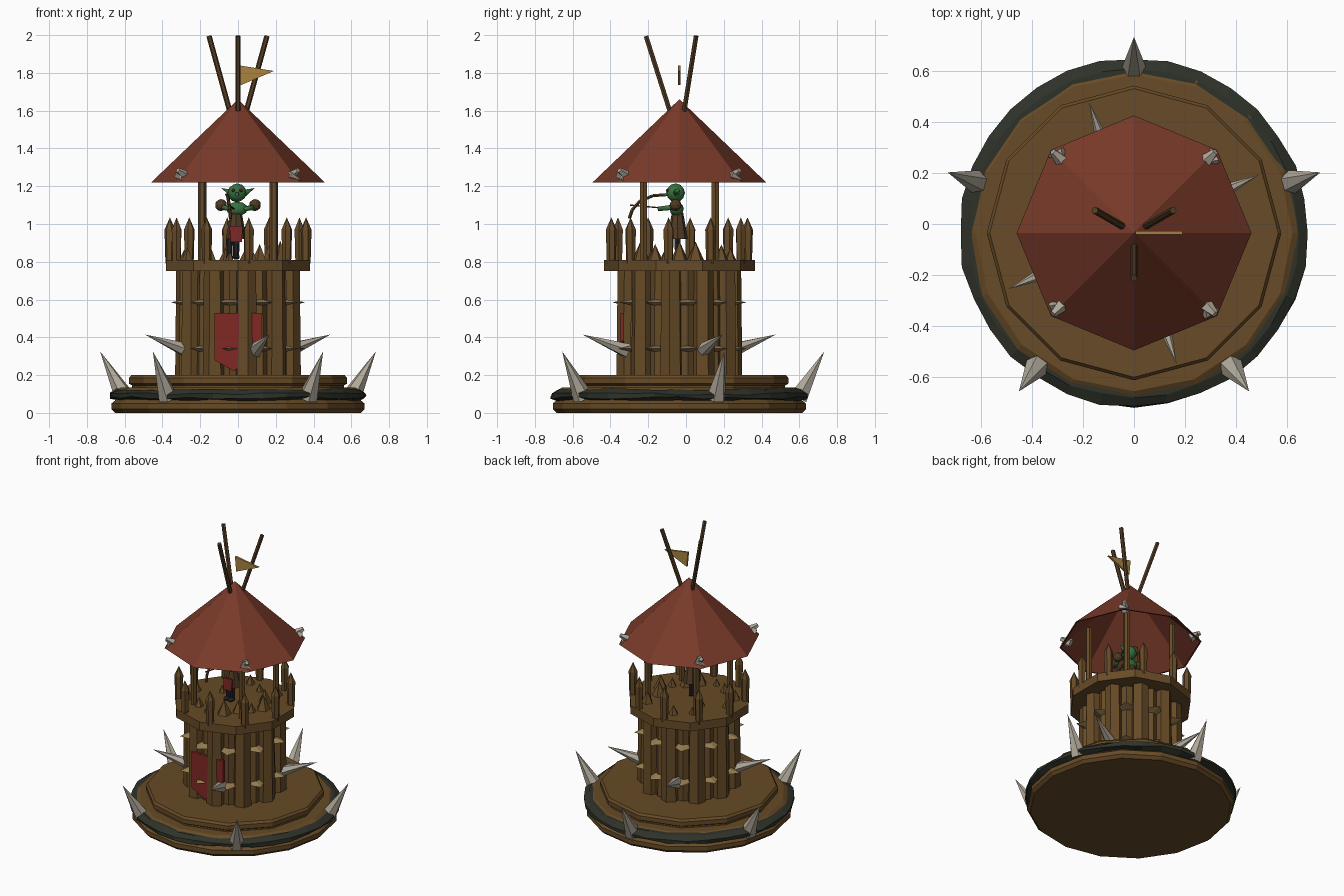
import bpy, bmesh, random
from math import sin, cos, pi, radians
from mathutils import Matrix, Vector

if "Cube" in bpy.data.objects:
    bpy.data.objects.remove(bpy.data.objects["Cube"])
random.seed(4)
CENTRE = Matrix.Translation((0, -0.035, 0))


def material(name, *rgb):
    m = bpy.data.materials.new(name)
    m.use_nodes = True
    m.diffuse_color = (*rgb, 1)
    m.node_tree.nodes["Principled BSDF"].inputs["Base Color"].default_value = (*rgb, 1)
    return m


wood = material("wood", .135, .07, .02)
dark_wood = material("dark wood", .085, .045, .017)
roof_red = material("roof red", .19, .042, .022)
iron = material("dark iron", .028, .032, .022)
bone = material("bone", .43, .39, .32)
horn = material("pale horn", .32, .21, .085)
flag_gold = material("flag gold", .4, .23, .055)
green = material("green skin", .04, .17, .05)
cloth_red = material("cloth red", .22, .022, .018)
black = material("boot black", .015, .015, .015)


def lathe(bm, profile, n, phase=0, matrix=Matrix()):
    """Rings of n corners from (radius, height) pairs, capped at both ends."""
    rings = []
    for r, z in profile:
        if r == 0:
            rings.append([bm.verts.new(matrix @ Vector((0, 0, z)))])
        else:
            angles = [phase + 2 * pi * i / n for i in range(n)]
            rings.append([bm.verts.new(matrix @ Vector((r * cos(a), r * sin(a), z))) for a in angles])
    for lo, hi in zip(rings, rings[1:]):
        for i in range(n):
            j = (i + 1) % n
            loop = [lo[i % len(lo)], lo[j % len(lo)], hi[j % len(hi)], hi[i % len(hi)]]
            bm.faces.new(list(dict.fromkeys(loop)))
    for ring in (rings[0], rings[-1]):
        if len(ring) > 1:
            bm.faces.new(ring)


def rod(bm, start, end, r1, r2=0, n=6):
    start, end = Vector(start), Vector(end)
    axis = end - start
    m = Matrix.Translation(start) @ axis.to_track_quat('Z', 'Y').to_matrix().to_4x4()
    lathe(bm, [(r1, 0), (r2, axis.length)], n, 0, m)


def ball(bm, pos, r, scale=(1, 1, 1)):
    m = Matrix.Translation(pos) @ Matrix.Diagonal((*scale, 1))
    bmesh.ops.create_icosphere(bm, subdivisions=2, radius=r, matrix=m)


def plate(bm, outline, y, thick):
    front = bm.faces.new([bm.verts.new((x, y, z)) for x, z in outline])
    out = bmesh.ops.extrude_face_region(bm, geom=[front])
    moved = [v for v in out["geom"] if isinstance(v, bmesh.types.BMVert)]
    bmesh.ops.translate(bm, verts=moved, vec=(0, thick, 0))
    if front.is_valid is False:
        return


def finish(bm, name, mat, smooth=False):
    bmesh.ops.recalc_face_normals(bm, faces=bm.faces)
    bm.transform(CENTRE)
    mesh = bpy.data.meshes.new(name)
    bm.to_mesh(mesh)
    bm.free()
    mesh.materials.append(mat)
    for p in mesh.polygons:
        p.use_smooth = smooth
    ob = bpy.data.objects.new(name, mesh)
    bpy.context.collection.objects.link(ob)
    return ob


def polar(r, degrees, z):
    a = radians(degrees)
    return Vector((r * cos(a), r * sin(a), z))


def turned(name, mat, profile, n, phase=0):
    bm = bmesh.new()
    lathe(bm, profile, n, phase)
    return finish(bm, name, mat)


# Stepped round base with an uneven iron band
turned("base", wood, [(.65, 0), (.67, .02), (.67, .05), (.645, .07), (.645, .12), (.62, .135)], 16)
band = turned("base_band", iron, [(.65, .068), (.685, .08), (.688, .1), (.65, .124)], 32)
for v in band.data.vertices:
    v.co.z += random.uniform(-.007, .007)
    v.co.xy *= random.uniform(.985, 1)
turned("upper_step", wood, [(.56, .13), (.56, .145), (.577, .155), (.577, .185), (.565, .2)], 12)

# Tower wall: outer logs with set-back logs between them
LOGS = [-81 + 36 * k for k in range(10)]
GAPS = [a - 18 for a in LOGS]
for name, mat, angles, ring in (("outer_logs", wood, LOGS, .275), ("inner_logs", wood, GAPS, .23)):
    bm = bmesh.new()
    for a in angles:
        lathe(bm, [(.062, .19), (.056, .77)], 6, radians(a), Matrix.Translation(polar(ring, a, 0)))
    finish(bm, name, mat)
turned("tower_core", dark_wood, [(.24, .19), (.24, .77)], 20)

# Flat horn wedges between the logs
bm = bmesh.new()
for a in GAPS:
    for z in (.34, .585):
        m = (Matrix.Translation(polar(.27, a, z)) @ Matrix.Rotation(radians(a), 4, 'Z')
             @ Matrix.Rotation(pi / 2, 4, 'Y') @ Matrix.Diagonal((.02, .08, 1, 1)))
        lathe(bm, [(1, 0), (0, .09)], 4, 0, m)
finish(bm, "horn_wedges", horn)

# Red door hanging behind the front log
bm = bmesh.new()
plate(bm, [(-.125, .53), (.125, .53), (.125, .38), (-.02, .22), (-.125, .28)], -.312, .02)
finish(bm, "door_hanging", cloth_red)

# Bone spikes around the base and the tower
bm = bmesh.new()
for k in range(5):
    a = 90 + 72 * k
    rod(bm, polar(.63, a, .08), polar(.767, a, .325), .055)
finish(bm, "base_spikes", bone)
bm = bmesh.new()
for a in (25, 109, 204, -72):
    rod(bm, polar(.29, a, .33), polar(.54, a, .415), .042)
finish(bm, "tower_spikes", bone)

# Platform with sharpened stakes and rubble cones
turned("platform", wood, [(.4, .75), (.4, .81)], 10, pi / 2)
bm = bmesh.new()
for a in LOGS:
    lathe(bm, [(.024, .79), (.029, .97), (0, 1.035)], 6, radians(a), Matrix.Translation(polar(.365, a, 0)))
finish(bm, "fence_stakes", wood)
bm = bmesh.new()
for k in range(14):
    pos = polar(random.uniform(.14, .32), k * 26, .8)
    size = random.uniform(.025, .055)
    rod(bm, pos, pos + Vector((0, 0, size * 2.1)), size, 0, 5)
finish(bm, "floor_cones", wood)

# Posts carrying the open-bottomed roof
bm = bmesh.new()
for x in (-.19, .19):
    for y in (-.19, .19):
        rod(bm, (x, y, .8), (x, y, 1.35), .022, .022, 6)
finish(bm, "roof_posts", wood)
turned("roof", roof_red, [(0, 1.645), (.45, 1.22), (.46, 1.22), (0, 1.66)], 8)
bm = bmesh.new()
for a in (45, 135, 225, 315):
    rod(bm, polar(.385, a, 1.25), polar(.45, a, 1.285), .032, .014, 5)
    rod(bm, polar(.42, a - 4, 1.26), polar(.45, a + 4, 1.23), .022, 0, 5)
finish(bm, "roof_clamps", bone)

# Poles crossing above the roof, and a pennant
bm = bmesh.new()
for a in (-90, 30, 150):
    rod(bm, polar(.045, a, 1.58), polar(.177, a, 1.995), .014, .014, 6)
finish(bm, "roof_poles", dark_wood)
bm = bmesh.new()
plate(bm, [(.005, 1.84), (.19, 1.81), (.015, 1.735)], -.007, .014)
finish(bm, "pennant", flag_gold)

# Archer: legs, skirt and tunic
bm = bmesh.new()
for x in (-.045, -.01):
    rod(bm, (x, -.01, .82), (x, -.01, .93), .016, .018)
    ball(bm, (x, -.025, .825), .02, (1, 1.5, .7))
finish(bm, "archer_boots", black)
bm = bmesh.new()
rod(bm, (-.01, -.01, .92), (-.01, -.01, 1.06), .055, .03, 8)
for side in (-1, 1):
    ball(bm, (side * .09, -.02, 1.1), .032)
finish(bm, "archer_tunic", dark_wood)
bm = bmesh.new()
plate(bm, [(-.045, .99), (.025, .99), (.02, .905), (-.04, .905)], -.068, .008)
finish(bm, "archer_apron", cloth_red)

# Archer: head, pointed ears, chest and arms
bm = bmesh.new()
ball(bm, (-.005, -.02, 1.165), .05)
ball(bm, (-.005, -.015, 1.08), .048, (1.2, .8, .8))
rod(bm, (-.005, -.06, 1.16), (-.005, -.095, 1.145), .014)
for side in (-1, 1):
    rod(bm, (side * .035, -.015, 1.165), (side * .088, -.005, 1.19), .02)
    rod(bm, (side * .085, -.02, 1.09), (side * .04, -.11, 1.08), .016, .013)
finish(bm, "archer_body", green, True)
bm = bmesh.new()
for x in (-.025, .015):
    ball(bm, (x, -.063, 1.178), .009)
finish(bm, "archer_eyes", cloth_red)

# Bow and arrow
bm = bmesh.new()
arc = [(-.06, -.07, 1.155), (-.055, -.14, 1.15), (-.05, -.21, 1.12), (-.045, -.25, 1.075), (-.04, -.265, 1.03)]
for p, q in zip(arc, arc[1:]):
    rod(bm, p, q, .009, .009)
rod(bm, (-.02, -.04, 1.08), (-.05, -.26, 1.1), .004, .004)
finish(bm, "bow", dark_wood)
